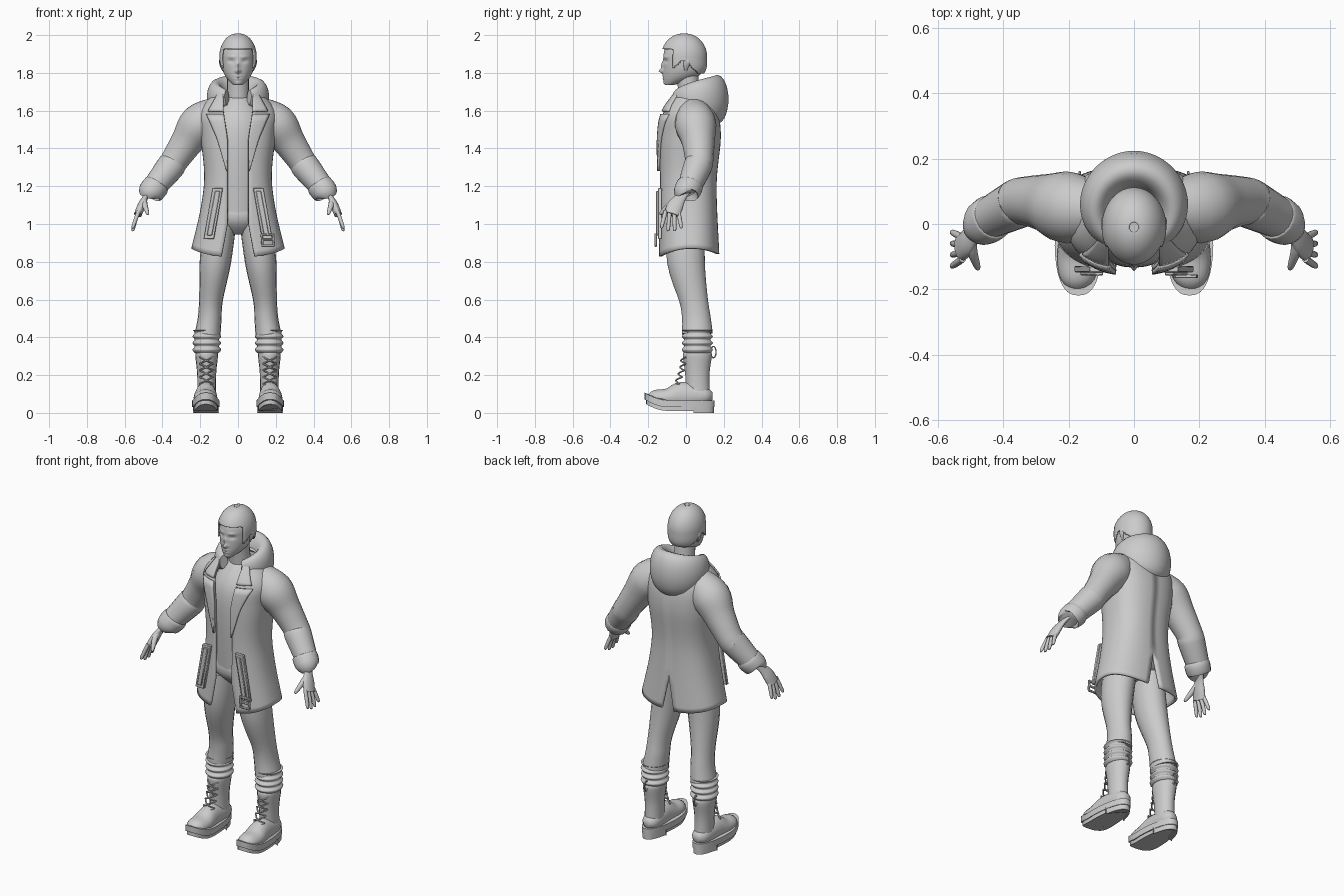
import bpy
from math import sin, cos, pi, exp, sqrt, copysign, radians
from mathutils import Vector

cube = bpy.data.objects.get("Cube")
if cube:
    bpy.data.objects.remove(cube)

shade = .6
grey = bpy.data.materials.new("plain grey")
grey.use_nodes = True
grey.diffuse_color = (shade, shade, shade, 1)
grey.node_tree.nodes["Principled BSDF"].inputs["Base Color"].default_value = grey.diffuse_color


def make(name, verts, faces, mirror=False, solid=0, bevel=0):
    mesh = bpy.data.meshes.new(name)
    mesh.from_pydata([tuple(v) for v in verts], [], faces)
    mesh.materials.append(grey)
    mesh.shade_smooth()
    mesh.set_sharp_from_angle(angle=radians(55))
    part = bpy.data.objects.new(name, mesh)
    bpy.context.collection.objects.link(part)
    if solid:
        modifier = part.modifiers.new("thickness", "SOLIDIFY")
        modifier.thickness, modifier.offset = solid, 0
    if bevel:
        part.modifiers.new("rounded", "BEVEL").width = bevel
    if mirror:
        part.modifiers.new("mirror", "MIRROR")


def quads(rows, loop=True):
    """Faces joining neighbouring rows of equal length."""
    n = len(rows[0])
    return [(i * n + j, i * n + (j + 1) % n, (i + 1) * n + (j + 1) % n, (i + 1) * n + j)
            for i in range(len(rows) - 1) for j in range(n if loop else n - 1)]


def grid(name, rows, loop=True, **options):
    """Skin the rows; looped rows are capped at both ends."""
    verts = [point for row in rows for point in row]
    faces = quads(rows, loop)
    if loop:
        n, total = len(rows[0]), len(verts)
        faces += [tuple(reversed(range(n))), tuple(range(total - n, total))]
    make(name, verts, faces, **options)


def spline(points, steps=4):
    """Smooth curve through points of any dimension."""
    points = [Vector(p) for p in points]
    last = len(points) - 1
    curve = []
    for i in range(last):
        a, b, c, d = (points[max(0, min(last, i + k))] for k in (-1, 0, 1, 2))
        for k in range(steps):
            t = k / steps
            curve.append(b + ((c - a) * t + (a * 2 - b * 5 + c * 4 - d) * t**2
                              + (b * 3 - a - c * 3 + d) * t**3) / 2)
    return curve + [points[-1]]


def loft(name, stations, depth=1, ref=(1, 0, 0), sides=18, mirror=True):
    """Smooth tube. Station: x, y, z, radius along ref, optional other radius."""
    path = spline(stations)
    centres = [p.to_3d() if len(p) == 3 else Vector(p[:3]) for p in path]
    rows = []
    for i, (p, centre) in enumerate(zip(path, centres)):
        along = (centres[min(i + 1, len(path) - 1)] - centres[max(i - 1, 0)]).normalized()
        u = Vector(ref)
        u = (u - along * u.dot(along)).normalized()
        v = along.cross(u)
        other = p[4] if len(p) > 4 else p[3] * depth
        angles = [2 * pi * k / sides for k in range(sides)]
        rows.append([centre + u * p[3] * cos(a) + v * other * sin(a) for a in angles])
    grid(name, rows, mirror=mirror)


# Head: a dome above the temples and a tapering jaw below, with face bumps
CHIN, TEMPLE, CROWN = 1.735, 1.88, 2.0
# across, height, half width, half height, how far forward
BUMPS = [(0, 1.81, .012, .012, .024), (0, 1.84, .01, .02, .012), (.035, 1.862, .017, .01, -.008),
         (.035, 1.885, .02, .007, .005), (0, 1.784, .02, .005, .006), (0, 1.768, .02, .005, .006),
         (0, 1.745, .02, .01, .005)]


def head_point(z, a, grow=0):
    if z > TEMPLE:
        dome = sqrt(max(.002, 1 - ((z - TEMPLE) / (CROWN - TEMPLE)) ** 2))
        half, front, back = .087 * dome, -.01 - .11 * dome, .11 * dome - .01
    else:
        drop = (TEMPLE - z) / (TEMPLE - CHIN)
        half, front, back = .087 * (1 - .75 * drop**3), -.12 + .012 * drop**8, .1 - .17 * drop**4
    x = (half + grow) * sin(a)
    y = (front + back) / 2 - ((back - front) / 2 + grow) * cos(a)
    if cos(a) > 0 and not grow:
        for across, height, wide, tall, forward in BUMPS:
            y -= forward * exp(-((abs(x) - across) / wide) ** 2 - ((z - height) / tall) ** 2)
    return Vector((x, y, z + grow / 2 * (z > TEMPLE)))


ring = [2 * pi * k / 72 for k in range(72)]
levels = [CHIN + (CROWN - CHIN) * sin(pi / 2 * k / 72) for k in range(73)]
grid("head", [[head_point(z, a) for a in ring] for z in levels])


# Hair: outer shell kept above a hairline that falls from brow to nape
def hairline(y):
    return 1.925 if y < -.07 else max(1.8, 1.86 - max(0, y) - max(0, -y - .03))


shell = [[head_point(z, a, .008) for a in ring] for z in levels]
verts = [point for row in shell for point in row]
kept = []
for face in quads(shell):
    middle = sum((verts[k] for k in face), Vector()) / 4
    if middle.z > hairline(middle.y):
        kept.append(face)
kept.append(tuple(range(len(verts) - len(ring), len(verts))))
make("hair", verts, kept, solid=.008)

loft("ear", [(.08, 0, 1.81, .006), (.087, 0, 1.83, .012), (.092, .006, 1.86, .018), (.09, .01, 1.88, .005)],
     depth=.5, ref=(0, 1, 0))
loft("neck", [(0, .04, 1.62, .08), (0, .02, 1.68, .06), (0, .005, 1.81, .058)], mirror=False)

# Shirt and trousers
loft("shirt", [(0, .01, 1.06, .135), (0, .01, 1.4, .16), (0, .02, 1.56, .145), (0, .025, 1.67, .065)],
     depth=.9, sides=28, mirror=False)
loft("trouser_hips", [(0, .01, 1.12, .14), (0, 0, 1.02, .15), (0, 0, .945, .06)], depth=.75, mirror=False)
loft("trouser_leg", [(.095, 0, 1, .085), (.12, 0, .8, .083), (.143, .04, .6, .063), (.15, .055, .5, .063),
                     (.16, .06, .42, .068)], depth=1.22)
loft("trouser_gathers", [(.165, .06, .44 - k * .0175, .07 + .006 * (-1) ** k) for k in range(8)], depth=1.1)

# Coat body: height, half width, middle y, half depth
coat = spline([(.84, .24, .015, .155), (1.2, .174, .01, .145), (1.45, .19, .02, .157), (1.58, .2, .022, .143),
               (1.67, .14, .03, .1), (1.71, .09, .03, .07)], steps=8)
ROUND = .8


def coat_at(z):
    for low, high in zip(coat, coat[1:]):
        if z <= high[0]:
            break
    return low.lerp(high, (z - low[0]) / (high[0] - low[0]))


def opening(z):
    return .055 + .2 * max(0, 1 - z) + .15 * max(0, min(z, 1.6) - 1.45)


def coat_front(x, z):
    _, half, middle, depth = coat_at(z)
    return middle - depth * (1 - min(1, (x / half) ** (2 / ROUND))) ** (ROUND / 2)


def edge_angle(x, half):
    return Vector((0, 1)).angle(Vector(((x / half) ** (1 / ROUND), sqrt(1 - (x / half) ** (2 / ROUND)))))


rows = []
for z, half, middle, depth in coat:
    start = edge_angle(opening(z), half)
    end = pi - edge_angle(.2 * max(0, 1.04 - z), half)
    row = []
    for k in range(29):
        a = start + (end - start) * k / 28
        hem = max(0, 1 - (z - .84) * 5) * (.03 * sin(a) ** 2 - .015 * max(0, cos(a)))
        row.append((half * max(0, sin(a)) ** ROUND, middle - depth * copysign(abs(cos(a)) ** ROUND, cos(a)), z + hem))
    rows.append(row)
grid("coat_body", rows, loop=False, mirror=True, solid=.014)

# Sleeves and cuffs
loft("sleeve", [(.1, .04, 1.6, .08), (.2, .05, 1.53, .11), (.27, .065, 1.435, .088), (.34, .07, 1.33, .074),
                (.36, .06, 1.3, .076), (.44, .02, 1.2, .064)], ref=(0, 1, 0))
loft("cuff", [(.425, .025, 1.215, .06), (.435, .02, 1.2, .071), (.465, 0, 1.165, .067), (.47, 0, 1.155, .05)],
     ref=(0, 1, 0))


# Lapels and collar lying on the coat front
def front_plate(name, bottom, top, bottom_width, top_width):
    rows = []
    for i in range(9):
        z = bottom + (top - bottom) * i / 8
        width = bottom_width + (top_width - bottom_width) * i / 8
        xs = [opening(z) + width * k / 6 for k in range(7)]
        rows.append([(x, coat_front(x, z) - .014, z) for x in xs])
    grid(name, rows, loop=False, mirror=True, solid=.014)


front_plate("lapel", 1.28, 1.58, .005, .09)
front_plate("collar", 1.595, 1.7, .08, .02)

# Hood lying around the neck, deep at the back and thin at the front ends
hood = []
for k in range(-12, 13):
    a = radians(k * 12)
    thin = abs(k / 12) ** 1.6
    reach = .135 - .035 * thin
    hood.append((reach * sin(a), .03 + reach * cos(a), 1.66 + .01 * thin, .13 - .09 * thin, .06 - .035 * thin))
loft("hood", hood, ref=(0, 0, 1), mirror=False)


# Hanging straps on the coat front, one with a buckle
def strap(name, low, high, half, front, thick=.012):
    rows = [[(x - half, front, z), (x + half, front, z), (x + half, front + thick, z), (x - half, front + thick, z)]
            for x, z in (low, high)]
    grid(name, rows, bevel=.003)


for side, label in ((1, "left"), (-1, "right")):
    strap(label + "_pocket_welt", (side * .155, .92), (side * .108, 1.19), .028, -.148, .02)
    strap(label + "_strap", (side * .151, .94), (side * .108, 1.175), .014, -.158)
for shift in (-.03, .03):
    strap("buckle_side", (.16 + shift, .885), (.155 + shift, .95), .006, -.166)
for z in (.885, .915, .945):
    strap("buckle_bar", (.158, z - .006), (.158, z + .006), .034, -.166)

# Hands
loft("palm", [(.465, 0, 1.18, .03), (.488, -.025, 1.145, .028), (.51, -.055, 1.1, .042), (.53, -.074, 1.05, .042)],
     depth=.5, ref=(0, 1, 0))
for i, label in enumerate(("index", "middle", "ring", "little")):
    base, tip, low = -.107 + .022 * i, -.128 + .034 * i, .955 + .015 * abs(i - 1.5)
    loft(label + "_finger", [(.525, base, 1.07, .011), (.54, (base + tip) / 2, 1.03, .011), (.555, tip, low + .01, .009),
                             (.556, tip, low, .004)], ref=(0, 1, 0), sides=10)
loft("thumb", [(.497, -.05, 1.13, .015), (.495, -.085, 1.105, .016), (.48, -.13, 1.06, .01), (.477, -.138, 1.05, .004)],
     sides=10)

# Boots
loft("boot_shaft", [(.166, .065, .06, .05), (.166, .06, .2, .05), (.166, .06, .3, .06), (.166, .06, .32, .057)],
     depth=1.3)
loft("boot_foot", [(.166, .14, .09, .02, .02), (.166, .1, .09, .05, .05), (.17, -.02, .09, .056, .075),
                   (.172, -.1, .08, .063, .05), (.172, -.17, .08, .052, .04), (.17, -.205, .075, .015, .01)])


def sole(name, low, high, shrink=0, front=-1):
    """Foot outline, lifted at the toe and cut off straight at front."""
    rows = []
    for z in (low, high):
        row = []
        for k in range(36):
            a = 2 * pi * k / 36
            y = -.034 - (.185 - shrink) * cos(a)
            x = .17 + (.072 - shrink) * copysign(abs(sin(a)) ** .8, sin(a)) * (1 + .12 * cos(a))
            row.append((x, max(y, front), z + 2.5 * min(0, y + .09) ** 2))
        rows.append(row)
    grid(name, rows, mirror=True)


sole("boot_welt", .03, .066)
sole("boot_heel", 0, .035, shrink=.004, front=.04)
sole("boot_tread", .01, .035, shrink=.008)


# Crossed laces and the pull loop
def eyelet(i):
    return Vector((.168, -.02 - .055 * (1 - i / 5) ** 2, .12 + .035 * i))


for i in range(5):
    for side in (-1, 1):
        across = Vector((side * .036, .02, 0))
        flip = Vector((-side * .036, .02, 0))
        middle = (eyelet(i) + eyelet(i + 1)) / 2 + Vector((0, -.006, 0))
        path = (eyelet(i) + across, middle, eyelet(i + 1) + flip)
        loft("lace", [(*p, .0045) for p in path], ref=(0, 0, 1), sides=6)
turns = [2 * pi * k / 12 for k in range(13)]
loft("pull_loop", [(.166, .145 + .014 * cos(a), .322 + .03 * sin(a), .004) for a in turns], sides=6)
